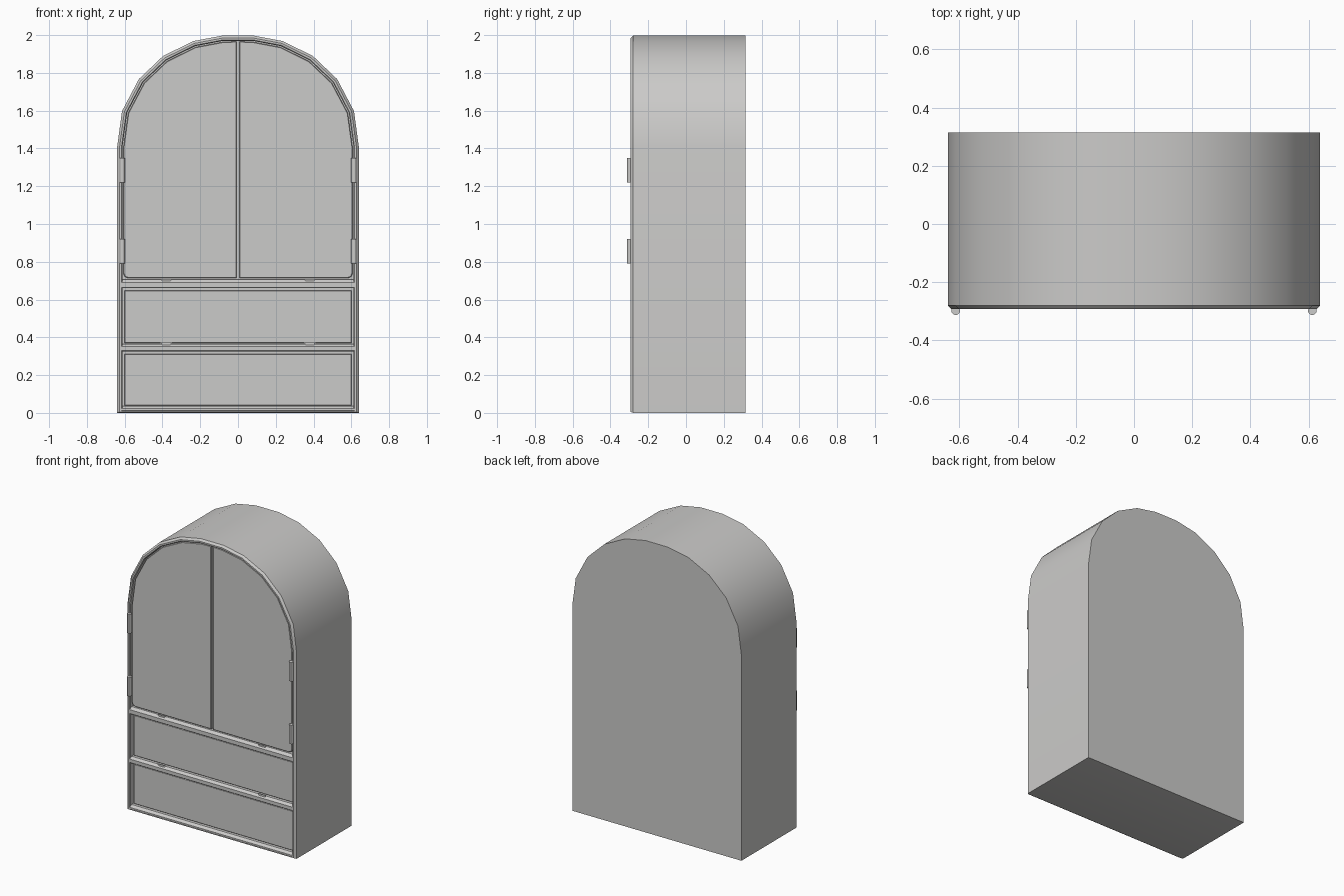
import bpy, bmesh, math

cube = bpy.data.objects.get("Cube")
if cube:
    bpy.data.objects.remove(cube, do_unlink=True)

# One plain finish for the whole cabinet
grey = bpy.data.materials.new("warm grey")
grey.use_nodes = True
colour = (0.6, 0.595, 0.585, 1)
grey.diffuse_color = colour
grey.node_tree.nodes["Principled BSDF"].inputs["Base Color"].default_value = colour

BACK, FRONT, RECESS = 0.315, -0.293, -0.25
HALF_W, SPRING, RISE = 0.64, 1.407, 0.593
ARCH = [(0.64, 1.407), (0.614, 1.598), (0.525, 1.767),
        (0.397, 1.889), (0.238, 1.968), (0.085, 1.997)]


def loft(name, rings, smooth=False):
    """Skin a list of equal-length rings and cap both ends."""
    bm = bmesh.new()
    loops = [[bm.verts.new(p) for p in ring] for ring in rings]
    n = len(loops[0])
    for a, b in zip(loops, loops[1:]):
        for i in range(n):
            j = (i + 1) % n
            bm.faces.new((a[i], a[j], b[j], b[i]))
    bm.faces.new(loops[0])
    bm.faces.new(loops[-1][::-1])
    bmesh.ops.recalc_face_normals(bm, faces=bm.faces)
    mesh = bpy.data.meshes.new(name)
    bm.to_mesh(mesh)
    bm.free()
    mesh.materials.append(grey)
    obj = bpy.data.objects.new(name, mesh)
    bpy.context.collection.objects.link(obj)
    if smooth:
        bpy.ops.object.select_all(action='DESELECT')
        obj.select_set(True)
        bpy.context.view_layer.objects.active = obj
        bpy.ops.object.shade_smooth_by_angle(angle=math.radians(30))
    return obj


def arch(inset):
    """Right half of the arch, pulled inward."""
    return [(x * (1 - inset / HALF_W), SPRING + (z - SPRING) * (1 - inset / RISE))
            for x, z in ARCH]


def case_ring(inset, y, bottom):
    half = [(HALF_W - inset, bottom)] + arch(inset)
    return [(x, y, z) for x, z in half] + [(-x, y, z) for x, z in reversed(half)]


def door_ring(side, inset, y, bottom, gap):
    edge = HALF_W - inset
    top = 2.0 - inset
    pts = [(gap, bottom), (edge - 0.022, bottom), (edge - 0.007, bottom + 0.007),
           (edge, bottom + 0.022)] + arch(inset) + [(gap, top)]
    return [(side * x, y, z) for x, z in pts]


def panel_ring(half_w, low, high, y):
    return [(-half_w, y, low), (half_w, y, low), (half_w, y, high), (-half_w, y, high)]


# Arched case with a chamfered front rim and a shallow recess
loft("case", [case_ring(0, BACK, 0), case_ring(0, -0.28, 0),
              case_ring(0.013, FRONT, 0.006), case_ring(0.023, FRONT, 0.01),
              case_ring(0.028, FRONT + 0.006, 0.014),
              case_ring(0.028, RECESS, 0.014)], smooth=True)

# Cross rails with a sloping upper edge
for name, low, lip, high in (("base_rail", 0.008, 0.022, 0.036),
                             ("middle_rail", 0.325, 0.352, 0.366),
                             ("upper_rail", 0.66, 0.69, 0.706)):
    profile = [(RECESS + 0.005, low), (FRONT + 0.004, low), (FRONT, low + 0.004),
               (FRONT, lip), (FRONT + 0.016, high), (RECESS + 0.005, high)]
    loft(name, [[(x, y, z) for y, z in profile] for x in (-0.616, 0.616)])

# Drawer fronts
for name, low, high in (("lower_drawer", 0.04, 0.312), ("upper_drawer", 0.37, 0.647)):
    loft(name, [panel_ring(0.602, low, high, RECESS + 0.005),
                panel_ring(0.602, low, high, -0.264),
                panel_ring(0.599, low + 0.003, high - 0.003, -0.267)])

for side, label in ((1, "left"), (-1, "right")):
    # Arched door leaf
    loft(label + "_door", [door_ring(side, 0.034, RECESS + 0.005, 0.714, 0.007),
                           door_ring(side, 0.034, -0.278, 0.714, 0.007),
                           door_ring(side, 0.037, -0.281, 0.717, 0.010)])

    # Barrel hinges on the rim
    for place, low in (("lower", 0.79), ("upper", 1.22)):
        circle = [(side * 0.613 + 0.015 * math.cos(a), -0.298 + 0.015 * math.sin(a))
                  for a in (math.tau * i / 12 for i in range(12))]
        loft(f"{label}_{place}_hinge",
             [[(x, y, z) for x, y in circle] for z in (low, low + 0.13)], smooth=True)

    # Small tapered stops under the doors and the upper drawer
    for place, z in (("door", 0.694), ("drawer", 0.356)):
        outline = [(0.36, z), (0.40, z), (0.41, z + 0.016), (0.35, z + 0.016)]
        loft(f"{label}_{place}_stop",
             [[(side * x, y, h) for x, h in outline] for y in (-0.284, -0.278)])
